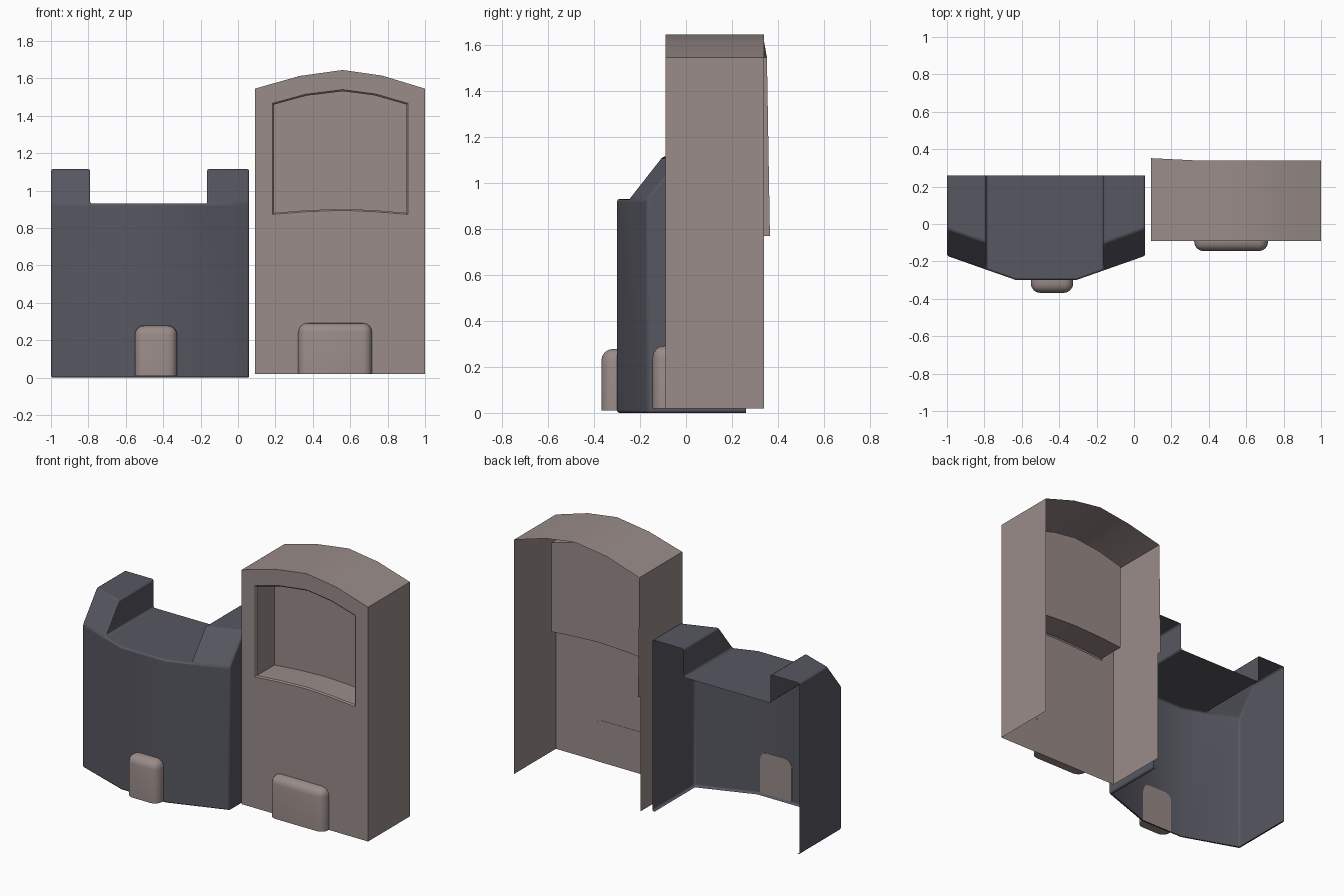
import bpy
import bmesh

if "Cube" in bpy.data.objects:
    bpy.data.objects.remove(bpy.data.objects["Cube"], do_unlink=True)


def material(name, rgb):
    m = bpy.data.materials.new(name)
    m.use_nodes = True
    m.diffuse_color = (*rgb, 1)
    bsdf = m.node_tree.nodes["Principled BSDF"]
    bsdf.inputs["Base Color"].default_value = (*rgb, 1)
    bsdf.inputs["Roughness"].default_value = 0.8
    return m


slate = material("dark slate", (0.095, 0.095, 0.12))
taupe = material("warm taupe", (0.32, 0.262, 0.25))


def finish(name, bm, mat, bevel=0, smooth=30):
    """Weld the sheet faces, shade them and link the object."""
    bmesh.ops.remove_doubles(bm, verts=bm.verts, dist=0.0005)
    bmesh.ops.recalc_face_normals(bm, faces=bm.faces)
    # open shells face the front
    if sum(f.normal.y * f.calc_area() for f in bm.faces) > 0:
        bmesh.ops.reverse_faces(bm, faces=bm.faces)
    mesh = bpy.data.meshes.new(name)
    bm.to_mesh(mesh)
    bm.free()
    obj = bpy.data.objects.new(name, mesh)
    bpy.context.collection.objects.link(obj)
    mesh.materials.append(mat)
    if bevel:
        mod = obj.modifiers.new("soft edges", 'BEVEL')
        mod.width, mod.segments = bevel, 2
        mod.limit_method, mod.angle_limit = 'ANGLE', 0.6
    bpy.ops.object.select_all(action='DESELECT')
    obj.select_set(True)
    bpy.context.view_layer.objects.active = obj
    bpy.ops.object.shade_smooth_by_angle(angle=smooth * 3.14159 / 180)
    return obj


def face(bm, pts):
    return bm.faces.new([bm.verts.new(p) for p in pts])


# Low dark body: open back and bottom, notched top
BACK, LOW, NOTCH, HIGH, SLOPE = 0.26, 0.005, 0.935, 1.12, 0.145
plan = [(-1, BACK), (-1, -0.17), (-0.79, -0.244), (-0.63, -0.30),
        (-0.31, -0.30), (-0.165, -0.249), (0.06, -0.17), (0.06, BACK)]
bm = bmesh.new()
for (ax, ay), (bx, by) in zip(plan, plan[1:]):
    face(bm, [(ax, ay, LOW), (bx, by, LOW), (bx, by, NOTCH), (ax, ay, NOTCH)])
    # narrow inward lip along the bottom
    inner = [(-0.47 + (x + 0.47) * 0.97, y if y == BACK else y + 0.015) for x, y in ((bx, by), (ax, ay))]
    face(bm, [(ax, ay, LOW), (bx, by, LOW)] + [(x, y, LOW) for x, y in inner])
face(bm, [(x, y, NOTCH) for x, y in [(-0.79, BACK)] + plan[2:6] + [(-0.165, BACK)]])
# raised shoulders with sloped fronts
for pair in (plan[1:3], plan[5:7]):
    (ax, ay), (bx, by) = pair
    for x, y in pair:
        face(bm, [(x, BACK, NOTCH), (x, y, NOTCH), (x, y + SLOPE, HIGH), (x, BACK, HIGH)])
    face(bm, [(ax, ay, NOTCH), (bx, by, NOTCH), (bx, by + SLOPE, HIGH), (ax, ay + SLOPE, HIGH)])
    face(bm, [(ax, ay + SLOPE, HIGH), (bx, by + SLOPE, HIGH), (bx, BACK, HIGH), (ax, BACK, HIGH)])
bmesh.ops.remove_doubles(bm, verts=bm.verts, dist=0.0005)
bmesh.ops.dissolve_limit(bm, angle_limit=0.02, verts=bm.verts, edges=bm.edges)
finish("low_body", bm, slate, bevel=0.01)

# Tall arched cabinet: open back and bottom, recessed arched panel
FRONT, REAR, PANEL = -0.09, 0.34, 0.10
outer = [(0.09, 1.545), (0.33, 1.613), (0.56, 1.645), (0.77, 1.615), (1.0, 1.545)]
inner = [(0.185, 1.467), (0.36, 1.515), (0.56, 1.54), (0.735, 1.517), (0.908, 1.467)]
sill = [0.873, 0.887, 0.895, 0.887, 0.873]
outer_loop = outer + [(x, 0.02) for x, z in reversed(outer)]
inner_loop = inner + [(p[0], z) for p, z in zip(reversed(inner), sill)]
small_loop = [(0.5465 + (x - 0.5465) * 0.977, 1.2 + (z - 1.2) * 0.975) for x, z in inner_loop]


def strip(bm, loop_a, ya, loop_b, yb, spans):
    for i in spans:
        j = (i + 1) % len(loop_a)
        face(bm, [(loop_a[i][0], ya, loop_a[i][1]), (loop_a[j][0], ya, loop_a[j][1]),
                  (loop_b[j][0], yb, loop_b[j][1]), (loop_b[i][0], yb, loop_b[i][1])])


bm = bmesh.new()
every = range(10)
strip(bm, outer_loop, FRONT, outer_loop, REAR, range(1, 5))
strip(bm, outer_loop, FRONT, inner_loop, FRONT, every)
strip(bm, inner_loop, FRONT, small_loop, FRONT + 0.008, every)
strip(bm, small_loop, FRONT + 0.008, small_loop, PANEL, every)
face(bm, [(x, PANEL, z) for x, z in small_loop])
# right wall and first roof span, with the rear edge flaring slightly
x0, z0 = outer[0]
x1, z1 = outer[1]
face(bm, [(x0, FRONT, 0.02), (x0, REAR, 0.02), (x0, REAR, 0.77),
          (x0, 0.365, 0.77), (x0, 0.352, z0), (x0, FRONT, z0)])
face(bm, [(x0, FRONT, z0), (x0, 0.352, z0), (x1, REAR, z1), (x1, FRONT, z1)])
finish("tall_cabinet", bm, taupe, smooth=20)


# Rounded pedestals at the foot of each front wall
def pedestal(name, x0, x1, y0, y1, z0, z1, radius):
    bm = bmesh.new()
    bmesh.ops.create_cube(bm, size=1)
    for v in bm.verts:
        v.co.x = x1 if v.co.x > 0 else x0
        v.co.y = y1 if v.co.y > 0 else y0
        v.co.z = z1 if v.co.z > 0 else z0
    edges = [e for e in bm.edges
             if not all(v.co.z == min(w.co.z for w in bm.verts) for v in e.verts)
             and not all(abs(v.co.y - y1) < 1e-4 for v in e.verts)]
    bmesh.ops.bevel(bm, geom=edges, offset=radius, segments=4, profile=0.5, affect='EDGES')
    finish(name, bm, taupe, smooth=35)


pedestal("low_body_pedestal", -0.552, -0.325, -0.368, -0.298, 0.015, 0.283, 0.05)
pedestal("tall_cabinet_pedestal", 0.322, 0.717, -0.145, -0.088, 0.02, 0.292, 0.05)

# Rest the lowest edge on the ground
for obj in bpy.context.collection.objects:
    if obj.name.startswith("low_body") and obj.type == 'MESH':
        obj.location.z -= 0.005
